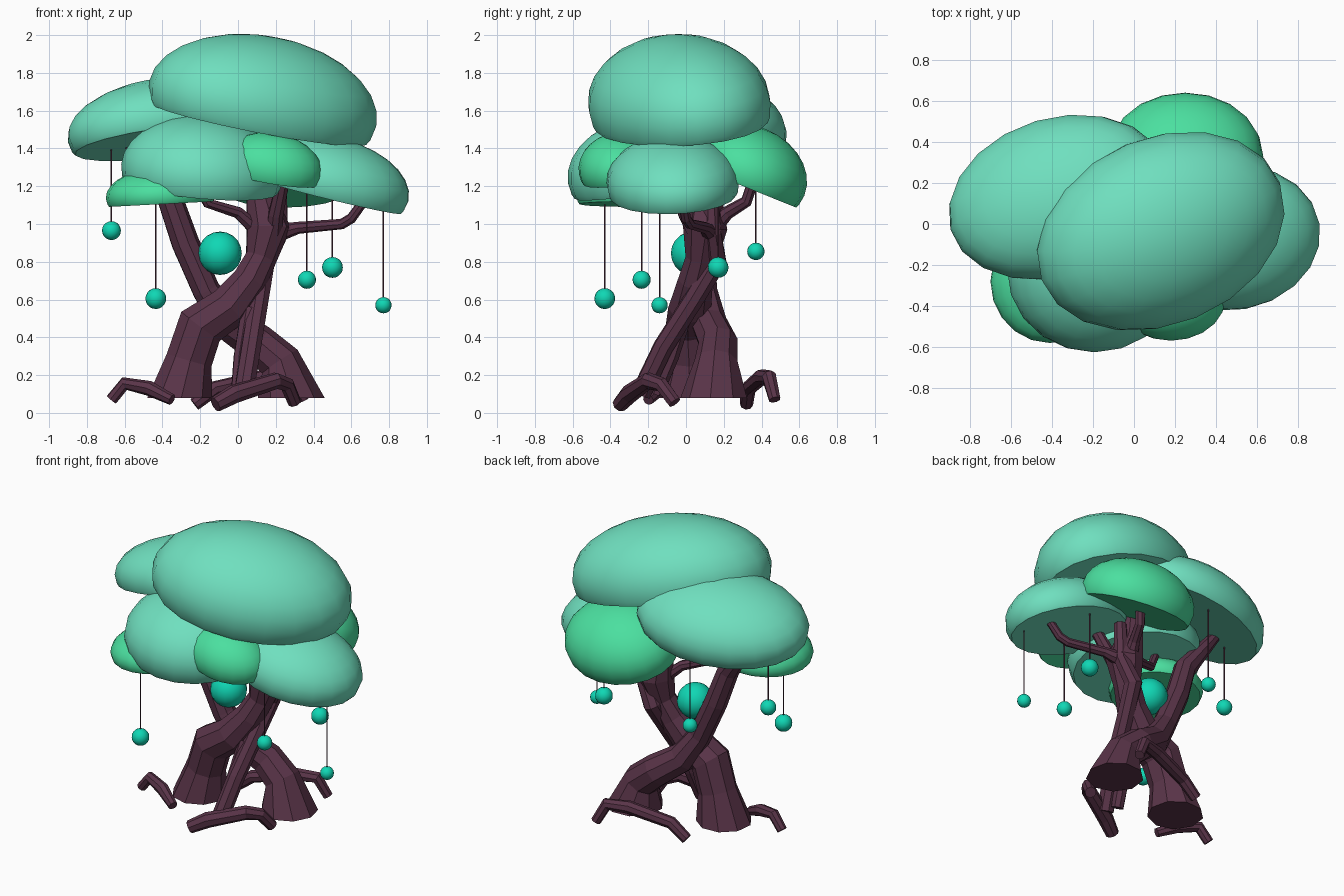
import bpy, bmesh
from math import sin, cos, pi, radians
from mathutils import Vector, Matrix


def material(name, rgb):
    m = bpy.data.materials.new(name)
    m.diffuse_color = (*rgb, 1)
    return m


WOOD = material("wood", (0.1, 0.034, 0.065))
TEAL = material("teal_leaf", (0.16, 0.74, 0.52))
GREEN = material("green_leaf", (0.07, 0.74, 0.35))
GLOW = material("glow", (0.005, 0.68, 0.46))


def finish(name, bm, mat, smooth=False):
    bmesh.ops.recalc_face_normals(bm, faces=bm.faces)
    for f in bm.faces:
        f.smooth = smooth and len(f.verts) < 5
    me = bpy.data.meshes.new(name)
    bm.to_mesh(me)
    bm.free()
    me.materials.append(mat)
    ob = bpy.data.objects.new(name, me)
    bpy.context.collection.objects.link(ob)
    return ob


def dome(name, centre, size, tilt, mat, cut=0.3):
    """Squashed sphere with its underside sliced flat, tilted by (x, y, yaw)."""
    bm = bmesh.new()
    bmesh.ops.create_uvsphere(bm, u_segments=20, v_segments=14, radius=1)
    bmesh.ops.bisect_plane(bm, geom=bm.verts[:] + bm.edges[:] + bm.faces[:],
                           plane_co=(0, 0, -cut), plane_no=(0, 0, 1), clear_inner=True)
    bmesh.ops.holes_fill(bm, edges=[e for e in bm.edges if e.is_boundary], sides=0)
    tx, ty, yaw = (radians(a) for a in tilt)
    m = (Matrix.Translation(centre) @ Matrix.Rotation(ty, 4, 'Y') @ Matrix.Rotation(tx, 4, 'X')
         @ Matrix.Rotation(yaw, 4, 'Z') @ Matrix.Diagonal((*size, 1)))
    bmesh.ops.transform(bm, matrix=m, verts=bm.verts)
    return finish(name, bm, mat, True)


def limb(name, path, sides=8, flat_base=False):
    """Faceted tube through (x, y, z, radius) points."""
    bm = bmesh.new()
    pts = [Vector(p[:3]) for p in path]
    rings, u = [], Vector((0.3, 1, 0.1))
    for i, p in enumerate(pts):
        t = (pts[min(i + 1, len(pts) - 1)] - p).normalized() + (p - pts[max(i - 1, 0)]).normalized()
        t.normalize()
        if i == 0 and flat_base:
            t = Vector((0, 0, 1))
        u = (u - t * u.dot(t)).normalized()
        v = t.cross(u)
        r = path[i][3]
        rings.append([bm.verts.new(p + r * (u * cos(2 * pi * k / sides) + v * sin(2 * pi * k / sides)))
                      for k in range(sides)])
    for a, b in zip(rings, rings[1:]):
        for k in range(sides):
            bm.faces.new((a[k], a[(k + 1) % sides], b[(k + 1) % sides], b[k]))
    bm.faces.new(rings[0])
    bm.faces.new(rings[-1])
    return finish(name, bm, WOOD)


def ball(name, centre, r):
    bm = bmesh.new()
    bmesh.ops.create_uvsphere(bm, u_segments=16, v_segments=10, radius=r,
                              matrix=Matrix.Translation(centre))
    return finish(name, bm, GLOW, True)


# Canopy
dome("canopy_top", (0.13, -0.035, 1.635), (0.635, 0.46, 0.36), (6, 12, 22), TEAL)
dome("canopy_back_left", (-0.37, 0.13, 1.51), (0.55, 0.395, 0.26), (-12, -9, 17), TEAL)
dome("canopy_front_left", (-0.19, -0.22, 1.28), (0.43, 0.41, 0.29), (9, 5, 0), TEAL)
dome("canopy_right", (0.49, -0.07, 1.22), (0.43, 0.35, 0.24), (3, 14, 10), TEAL)
dome("canopy_back_green", (0.25, 0.33, 1.27), (0.38, 0.32, 0.25), (-22, 0, 0), GREEN)
dome("canopy_front_green", (0.18, -0.36, 1.3), (0.27, 0.21, 0.18), (10, 10, 0), GREEN)
dome("canopy_low_green", (-0.41, -0.28, 1.15), (0.29, 0.3, 0.15), (0, -3, 0), GREEN)

# Two crossing trunks with flared feet
limb("trunk_left", [(-0.31, 0.03, 0.08, 0.175), (-0.26, 0.03, 0.28, 0.125), (-0.2, 0.02, 0.46, 0.13),
                    (-0.05, 0.02, 0.56, 0.115), (0.06, 0.05, 0.7, 0.095), (0.12, 0.08, 0.82, 0.085),
                    (0.16, 0.1, 0.98, 0.12), (0.12, 0.11, 1.15, 0.08), (0.11, 0.12, 1.35, 0.06)], 9, True)
limb("trunk_right", [(0.28, 0.15, 0.08, 0.18), (0.22, 0.16, 0.27, 0.115), (0.1, 0.17, 0.37, 0.105),
                     (-0.06, 0.12, 0.48, 0.095), (-0.17, 0.09, 0.65, 0.075), (-0.28, 0.08, 0.9, 0.075),
                     (-0.36, 0.06, 1.13, 0.07), (-0.57, 0.1, 1.42, 0.035)], 9, True)
limb("front_stem", [(0.03, -0.24, 0.1, 0.055), (0.07, -0.12, 0.35, 0.055), (0.11, 0.04, 0.6, 0.055),
                    (0.14, 0.16, 0.8, 0.06), (0.22, 0.14, 0.95, 0.05), (0.22, 0.13, 1.2, 0.04)])
limb("front_inner_stem", [(0.0, -0.16, 0.1, 0.04), (0.02, -0.08, 0.3, 0.045), (0.06, 0.0, 0.55, 0.045)])

# Branches
limb("branch_right", [(0.2, 0.13, 0.95, 0.05), (0.32, 0.1, 0.98, 0.032), (0.55, 0.02, 1.0, 0.028),
                      (0.6, 0.0, 1.03, 0.028), (0.68, -0.02, 1.14, 0.025)])
limb("branch_back", [(0.15, 0.14, 0.98, 0.05), (0.18, 0.22, 1.06, 0.036), (0.22, 0.32, 1.12, 0.032),
                     (0.25, 0.36, 1.24, 0.03)])
limb("branch_left", [(0.1, 0.08, 0.97, 0.04), (0.0, 0.04, 1.06, 0.033), (-0.16, -0.03, 1.11, 0.028),
                     (-0.22, -0.06, 1.22, 0.025)])
limb("branch_front", [(0.19, 0.05, 0.95, 0.045), (0.2, 0.0, 1.05, 0.042), (0.24, -0.08, 1.24, 0.035)])

# Arched surface roots
limb("root_left", [(-0.67, -0.08, 0.07, 0.032), (-0.6, -0.09, 0.155, 0.036), (-0.47, -0.14, 0.13, 0.04),
                   (-0.35, -0.2, 0.07, 0.03)])
limb("root_front", [(-0.12, -0.35, 0.045, 0.042), (-0.02, -0.3, 0.1, 0.05), (0.2, -0.2, 0.17, 0.045),
                    (0.26, -0.13, 0.15, 0.04), (0.3, -0.06, 0.055, 0.036)])
limb("root_back", [(-0.23, 0.32, 0.045, 0.035), (-0.12, 0.33, 0.13, 0.04), (0.15, 0.4, 0.19, 0.042),
                   (0.29, 0.44, 0.19, 0.04), (0.35, 0.47, 0.07, 0.032)])

# Central orb and hanging lights (x, y, z, radius, top of string)
ball("central_orb", (-0.095, 0.035, 0.845), 0.115)
LIGHTS = [(-0.67, 0.07, 0.965, 0.05, 1.4), (-0.435, -0.43, 0.605, 0.055, 1.2),
          (0.365, -0.235, 0.705, 0.048, 1.22), (0.5, 0.17, 0.77, 0.055, 1.2),
          (0.77, -0.14, 0.57, 0.043, 1.15), (-0.29, 0.37, 0.855, 0.046, 1.42)]
for i, (x, y, z, r, top) in enumerate(LIGHTS, 1):
    ball(f"hanging_light_{i}", (x, y, z), r)
    limb(f"string_{i}", [(x, y, z, 0.004), (x, y, top, 0.004)], 6)
